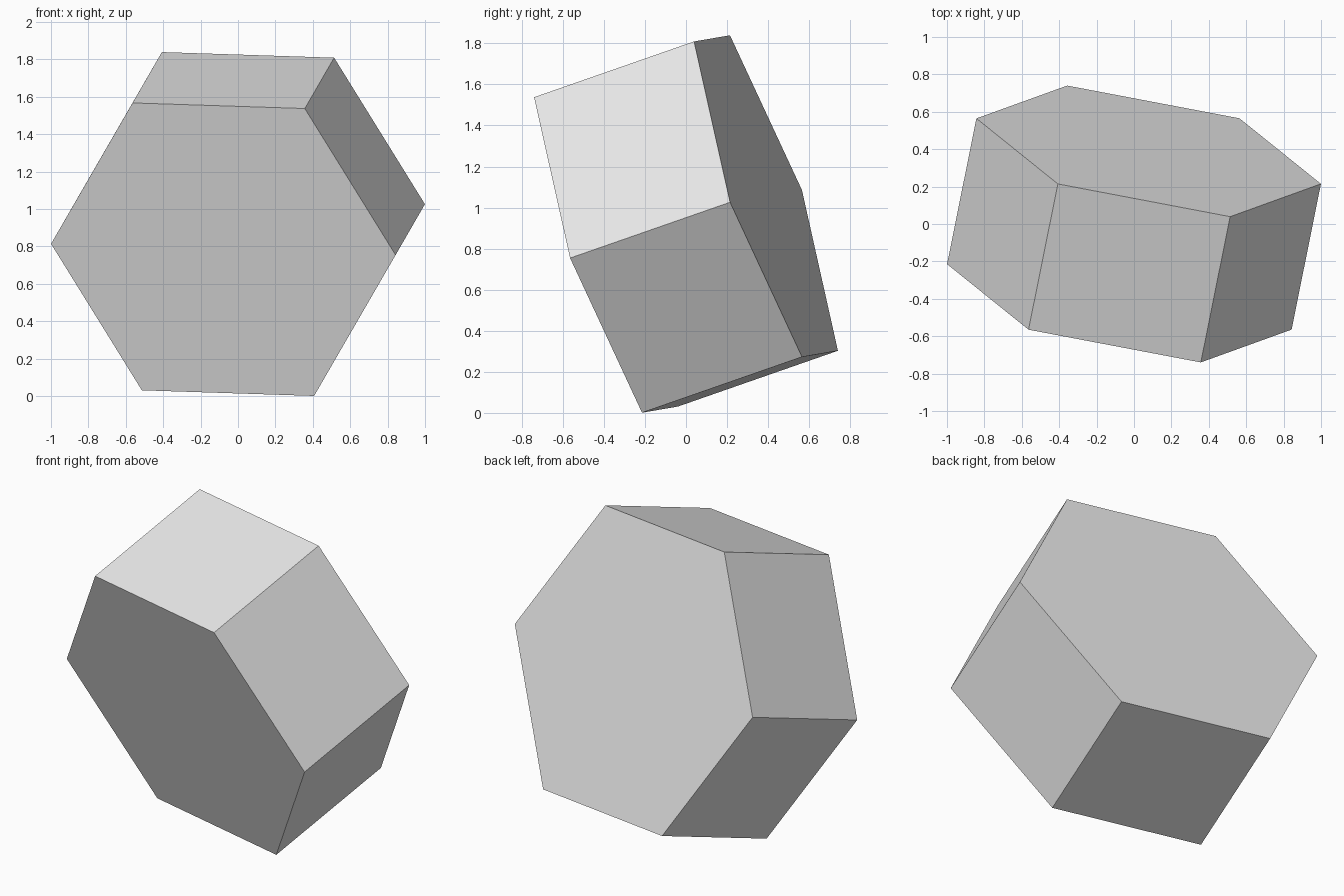
import bpy, bmesh, math
from mathutils import Vector

cube = bpy.data.objects.get("Cube")
if cube:
    bpy.data.objects.remove(cube, do_unlink=True)

# Plain grey material
grey = bpy.data.materials.new("light_grey")
grey.use_nodes = True
colour = (0.8, 0.8, 0.8, 1.0)
grey.diffuse_color = colour
grey.node_tree.nodes["Principled BSDF"].inputs["Base Color"].default_value = colour

# Tilted frame: prism axis, corner direction and the direction across them
SIDES, RADIUS, DEPTH = 6, 0.938, 0.84
centre = Vector((0, 0, 0.92))
axis = Vector((0.157, 0.78, 0.272)).normalized()
corner = Vector((0.92, -0.175, -0.03))
corner = (corner - axis * corner.dot(axis)).normalized()
across = axis.cross(corner)

# Hexagonal end face, extruded along the axis
bm = bmesh.new()
ring = []
for i in range(SIDES):
    a = math.tau * i / SIDES
    ring.append(bm.verts.new(centre - axis * DEPTH / 2
                             + RADIUS * (corner * math.cos(a) + across * math.sin(a))))
end = bm.faces.new(ring)
extruded = bmesh.ops.extrude_face_region(bm, geom=[end], use_keep_orig=True)
moved = [g for g in extruded["geom"] if isinstance(g, bmesh.types.BMVert)]
bmesh.ops.translate(bm, verts=moved, vec=axis * DEPTH)
bmesh.ops.recalc_face_normals(bm, faces=bm.faces)

mesh = bpy.data.meshes.new("hexagonal_prism")
bm.to_mesh(mesh)
bm.free()
mesh.materials.append(grey)
prism = bpy.data.objects.new("hexagonal_prism", mesh)
bpy.context.collection.objects.link(prism)
